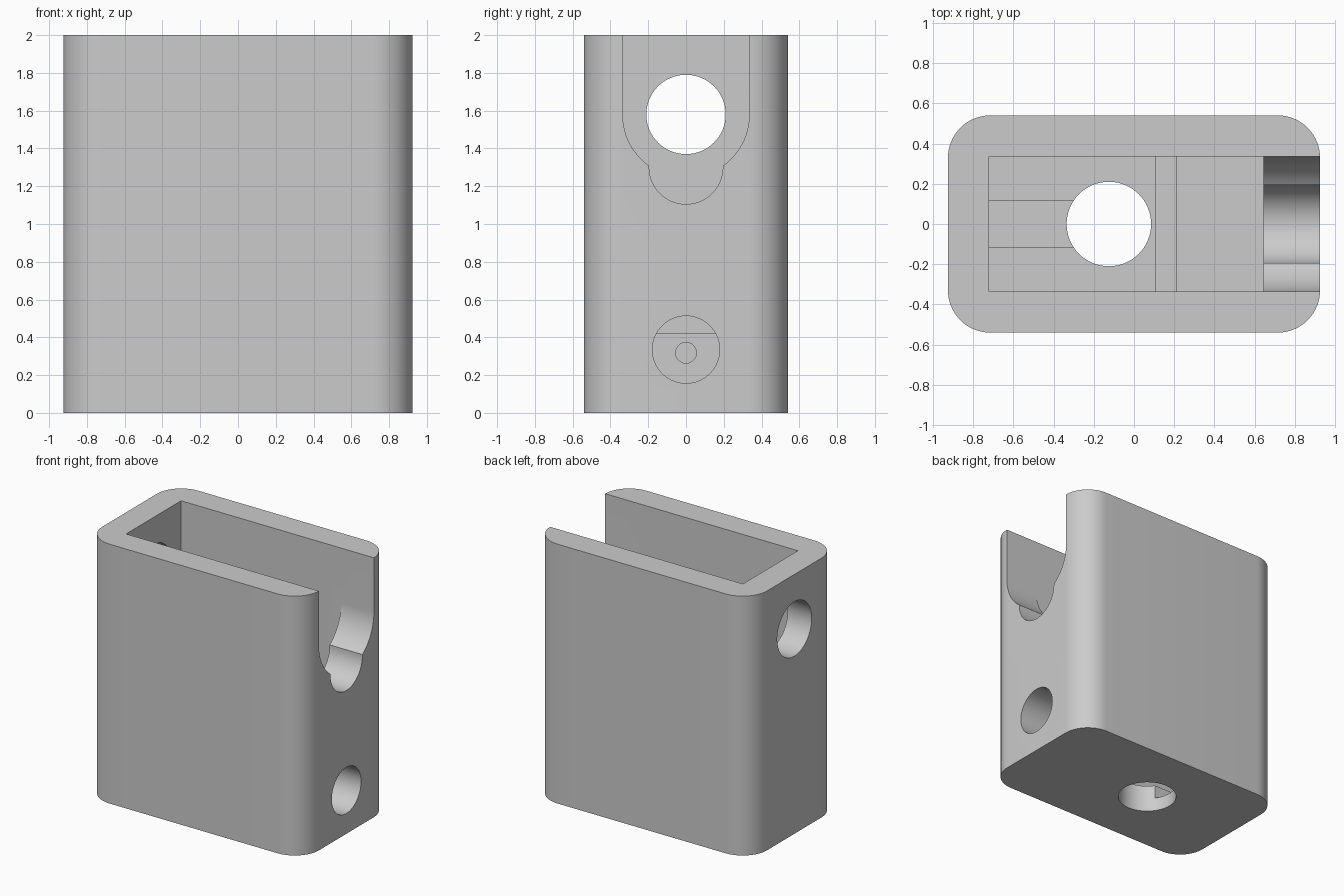
import bpy
import bmesh
from math import cos, sin, pi, radians
from mathutils import Vector

cube = bpy.data.objects.get("Cube")
if cube:
    bpy.data.objects.remove(cube, do_unlink=True)

# Material
grey = bpy.data.materials.new("plain_grey")
grey.use_nodes = True
tone = (0.6, 0.6, 0.6, 1)
grey.diffuse_color = tone
grey.node_tree.nodes["Principled BSDF"].inputs["Base Color"].default_value = tone


def arc(cx, cy, r, start, end, steps):
    """Points on an arc, angles in degrees."""
    angles = [radians(start + (end - start) * i / steps) for i in range(steps + 1)]
    return [(cx + r * cos(a), cy + r * sin(a)) for a in angles]


def circle(cx, cy, r, steps=64):
    return arc(cx, cy, r, 0, 360, steps)[:-1]


def prism(name, outline, axis, low, high):
    """Extrude an outline along an axis; the outline uses the other two axes in order."""
    def place(p, t):
        co = list(p)
        co.insert("xyz".index(axis), t)
        return Vector(co)

    bm = bmesh.new()
    base = bm.faces.new([bm.verts.new(place(p, low)) for p in outline])
    grown = bmesh.ops.extrude_face_region(bm, geom=[base])["geom"]
    shift = place((0, 0), high - low)
    bmesh.ops.translate(bm, vec=shift, verts=[g for g in grown if isinstance(g, bmesh.types.BMVert)])
    bmesh.ops.recalc_face_normals(bm, faces=bm.faces)
    mesh = bpy.data.meshes.new(name)
    bm.to_mesh(mesh)
    bm.free()
    obj = bpy.data.objects.new(name, mesh)
    bpy.context.collection.objects.link(obj)
    mesh.materials.append(grey)
    return obj


# Rounded block
half_x, half_y, corner = 0.925, 0.54, 0.21
outline = []
for sx, sy, start in ((1, 1, 0), (-1, 1, 90), (-1, -1, 180), (1, -1, 270)):
    outline += arc(sx * (half_x - corner), sy * (half_y - corner), corner, start, start + 90, 16)
housing = prism("housing", outline, "z", 0, 2)

# Open cavity with a stepped floor
inner = 0.335
cavity = [(-0.72, 2.1), (-0.72, 0.21), (0.105, 0.21), (0.105, 0.42),
          (0.21, 0.42), (0.21, 0.62), (0.645, 0.62), (0.645, 2.1)]

# Keyhole notch: wide round-bottomed slot with a smaller round below
notch = [(inner, 2.1)] + arc(0, 1.58, inner, 0, -54.4, 20)
notch += arc(0, 1.3, 0.195, 0, -180, 32)
notch += arc(0, 1.58, inner, -125.6, -180, 20) + [(-inner, 2.1)]

groove = [(-0.118, 0.105), (0.118, 0.105), (0.118, 0.4), (-0.118, 0.4)]

cutters = [
    prism("cavity_cutter", cavity, "y", -inner, inner),
    prism("notch_cutter", notch, "x", 0.4, 1.1),
    prism("back_hole_cutter", circle(0, 1.58, 0.21), "x", -1.1, -0.5),
    prism("floor_groove_cutter", groove, "x", -0.72, -0.2),
    prism("floor_hole_cutter", circle(-0.125, 0, 0.21), "z", -0.1, 0.4),
    prism("recess_cutter", circle(0, 0.335, 0.178), "x", 0.21, 1.1),
    prism("pin_hole_cutter", circle(0, 0.318, 0.055, 32), "x", 0, 0.4),
]

# Cut each opening in turn
bpy.ops.object.select_all(action="DESELECT")
bpy.context.view_layer.objects.active = housing
housing.select_set(True)
for cutter in cutters:
    cutter.hide_render = True
    mod = housing.modifiers.new(cutter.name, "BOOLEAN")
    mod.operation = "DIFFERENCE"
    mod.solver = "EXACT"
    mod.object = cutter
    bpy.ops.object.modifier_apply(modifier=mod.name)
    bpy.data.objects.remove(cutter, do_unlink=True)

bpy.ops.object.shade_smooth_by_angle(angle=pi / 6)
